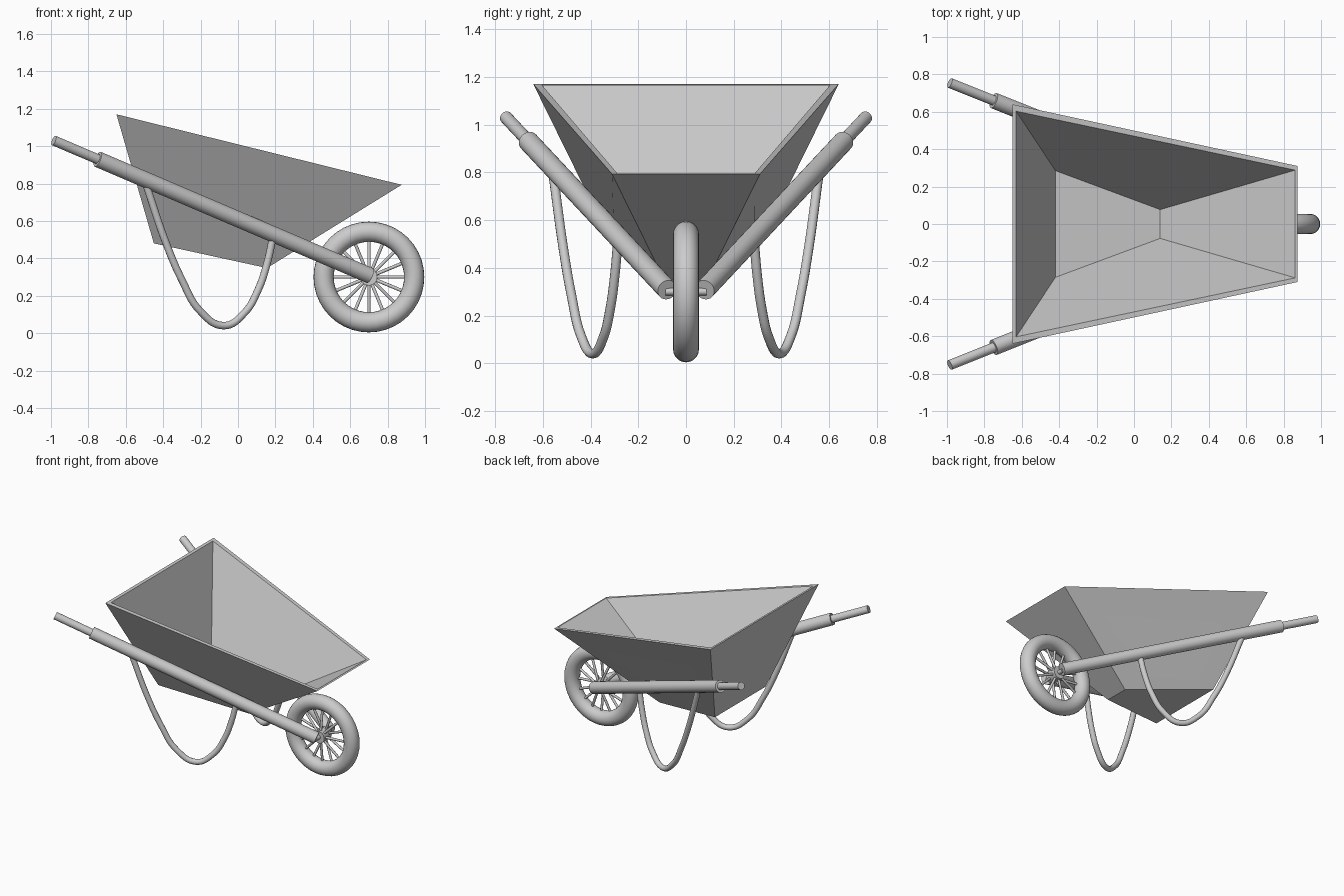
import bpy, bmesh, math
from mathutils import Vector

if "Cube" in bpy.data.objects:
    bpy.data.objects.remove(bpy.data.objects["Cube"])


def new_object(name, bm, smooth=True):
    bmesh.ops.recalc_face_normals(bm, faces=bm.faces[:])
    mesh = bpy.data.meshes.new(name)
    bm.to_mesh(mesh)
    bm.free()
    obj = bpy.data.objects.new(name, mesh)
    bpy.context.collection.objects.link(obj)
    if smooth:
        bpy.ops.object.select_all(action='DESELECT')
        obj.select_set(True)
        bpy.context.view_layer.objects.active = obj
        bpy.ops.object.shade_smooth_by_angle(angle=math.radians(40))
    return obj


def add_rod(bm, a, b, radius, sides=24):
    a, b = Vector(a), Vector(b)
    made = bmesh.ops.create_cone(bm, cap_ends=True, segments=sides, radius1=radius,
                                 radius2=radius, depth=(b - a).length)
    rot = (b - a).to_track_quat('Z', 'Y')
    for v in made['verts']:
        v.co = rot @ v.co + (a + b) / 2


def rod(name, a, b, radius, sides=24):
    bm = bmesh.new()
    add_rod(bm, a, b, radius, sides)
    return new_object(name, bm)


# Tray: outer bottom, outer rim, inner rim, inner bottom loops skinned together
bm = bmesh.new()
levels = [
    ((-0.45, 0.30, 0.48), (0.155, 0.09, 0.348)),
    ((-0.65, 0.64, 1.17), (0.875, 0.31, 0.793)),
    ((-0.63, 0.603, 1.165), (0.862, 0.288, 0.796)),
    ((-0.42, 0.285, 0.495), (0.14, 0.077, 0.373)),
]
loops = []
for (bx, by, bz), (fx, fy, fz) in levels:
    loops.append([bm.verts.new(p) for p in
                  ((bx, -by, bz), (fx, -fy, fz), (fx, fy, fz), (bx, by, bz))])
for lo, hi in zip(loops, loops[1:]):
    for i in range(4):
        j = (i + 1) % 4
        bm.faces.new((lo[i], lo[j], hi[j], hi[i]))
bm.faces.new(loops[0])
bm.faces.new(loops[-1])
new_object("tray", bm, smooth=False)

# Tyre: circle profile spun around the axle
WX, WZ = 0.70, 0.30
MAJOR, MINOR = 0.242, 0.054
bm = bmesh.new()
rings = []
for i in range(40):
    a = math.tau * i / 40
    ring = []
    for k in range(20):
        t = math.tau * k / 20
        r = MAJOR + MINOR * math.cos(t)
        ring.append(bm.verts.new((WX + r * math.cos(a), MINOR * math.sin(t),
                                  WZ + r * math.sin(a))))
    rings.append(ring)
for i in range(40):
    p, q = rings[i], rings[(i + 1) % 40]
    for k in range(20):
        m = (k + 1) % 20
        bm.faces.new((p[k], p[m], q[m], q[k]))
new_object("tyre", bm)

# Hub, axle and spokes
rod("hub", (WX, -0.045, WZ), (WX, 0.045, WZ), 0.045)
rod("axle", (WX, -0.085, WZ), (WX, 0.085, WZ), 0.015)
bm = bmesh.new()
for i in range(16):
    a = math.tau * i / 16
    d = Vector((math.cos(a), 0, math.sin(a)))
    side = Vector((0, 0.022 if i % 2 else -0.022, 0))
    c = Vector((WX, 0, WZ))
    add_rod(bm, c + d * 0.03 + side, c + d * 0.205, 0.009, 10)
new_object("spokes", bm)

# Handle shafts, grips and bent legs, one set per side
LEG = [(-0.49, 0.79), (-0.386, 0.485), (-0.30, 0.285), (-0.204, 0.12), (-0.075, 0.04),
       (0.036, 0.11), (0.106, 0.228), (0.154, 0.367), (0.187, 0.515)]


def shaft_y(x):
    return 0.36 - 0.40 * x


for s, label in ((-1, "right"), (1, "left")):
    def on_shaft(x):
        return (x, s * shaft_y(x), 0.609 - 0.4275 * x)

    rod("shaft_" + label, on_shaft(0.705), on_shaft(-0.75), 0.043)
    rod("grip_" + label, on_shaft(-0.70), on_shaft(-0.985), 0.027)

    curve = bpy.data.curves.new("leg_" + label, 'CURVE')
    curve.dimensions = '3D'
    curve.bevel_depth = 0.02
    curve.bevel_resolution = 4
    curve.use_fill_caps = True
    curve.resolution_u = 8
    spline = curve.splines.new('BEZIER')
    spline.bezier_points.add(len(LEG) - 1)
    for bp, (x, z) in zip(spline.bezier_points, LEG):
        bp.co = (x, s * shaft_y(x), z)
        bp.handle_left_type = bp.handle_right_type = 'AUTO'
    bpy.context.collection.objects.link(bpy.data.objects.new("leg_" + label, curve))
